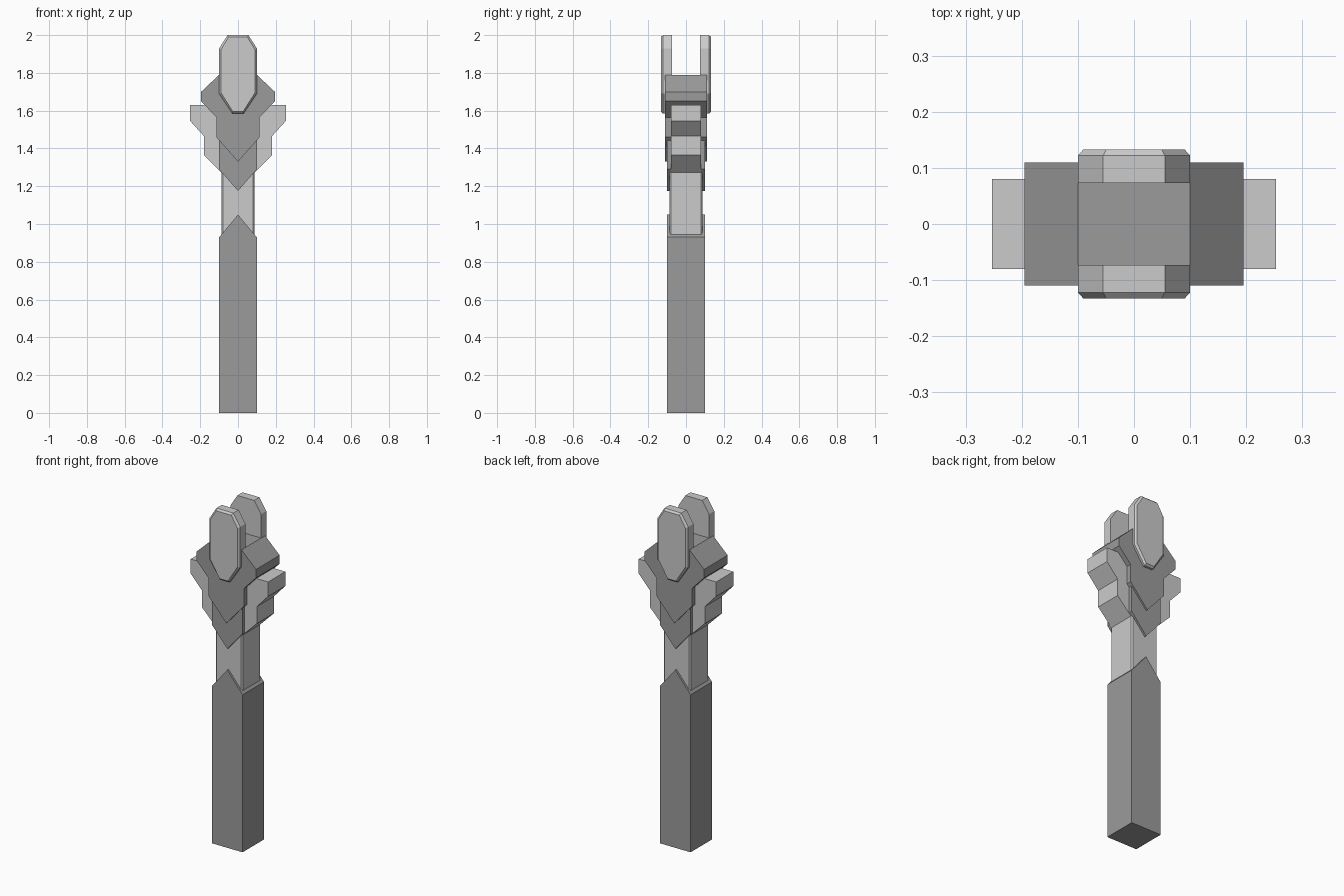
import bpy, bmesh

cube = bpy.data.objects.get("Cube")
if cube:
    bpy.data.objects.remove(cube, do_unlink=True)


def material(name, value):
    m = bpy.data.materials.new(name)
    m.use_nodes = True
    colour = (value, value, value, 1)
    m.diffuse_color = colour
    m.node_tree.nodes["Principled BSDF"].inputs["Base Color"].default_value = colour
    return m


light = material("light grey", 0.60)
dark = material("dark grey", 0.33)


def prism(name, half, sections, mat):
    """Mirror a right-hand (x, z) outline and loft it through (y, inset) sections."""
    zs = [z for x, z in half]
    mid = (min(zs) + max(zs)) / 2
    outline = half + [(-x, z) for x, z in reversed(half) if x > 0]
    width, height = max(x for x, z in half), (max(zs) - min(zs)) / 2
    bm = bmesh.new()
    rings = []
    for y, inset in sections:
        sx, sz = 1 - inset / width, 1 - inset / height
        rings.append([bm.verts.new((x * sx, y, mid + (z - mid) * sz)) for x, z in outline])
    bm.faces.new(rings[0])
    bm.faces.new(rings[-1][::-1])
    n = len(outline)
    for a, b in zip(rings, rings[1:]):
        for i in range(n):
            j = (i + 1) % n
            bm.faces.new((a[i], b[i], b[j], a[j]))
    bmesh.ops.recalc_face_normals(bm, faces=bm.faces)
    mesh = bpy.data.meshes.new(name)
    bm.to_mesh(mesh)
    bm.free()
    mesh.materials.append(mat)
    obj = bpy.data.objects.new(name, mesh)
    bpy.context.collection.objects.link(obj)
    return obj


def slab(y):
    return [(-y, 0), (y, 0)]


# Square handle with a pointed top
prism("handle", [(0.1, 0), (0.1, 0.93), (0, 1.05)], slab(0.1), dark)

# Shaft with narrow chamfers along its upright edges
prism("shaft", [(0.088, 0.9), (0.088, 1.45)],
      [(-0.088, 0.008), (-0.08, 0), (0.08, 0), (0.088, 0.008)], light)

# Stepped wings on both sides of the shaft
prism("side_wings", [(0.085, 1.27), (0.18, 1.365), (0.18, 1.465),
                     (0.253, 1.545), (0.253, 1.63)], slab(0.08), light)

# Pointed collar below the head
prism("collar", [(0, 1.175), (0.1, 1.29), (0.1, 1.5)], slab(0.1), dark)

# Broad head block ending in a point
prism("head", [(0, 1.33), (0.115, 1.46), (0.115, 1.565), (0.195, 1.65),
               (0.195, 1.70), (0.1, 1.79)], slab(0.11), dark)

# Upright prongs, chamfered around the outer face
prong = [(0.03, 1.585), (0.1, 1.69), (0.1, 1.93), (0.055, 2.0)]
for name, side in (("front_prong", -1), ("back_prong", 1)):
    prism(name, prong, [(side * 0.073, 0), (side * 0.122, 0), (side * 0.133, 0.01)], light)
